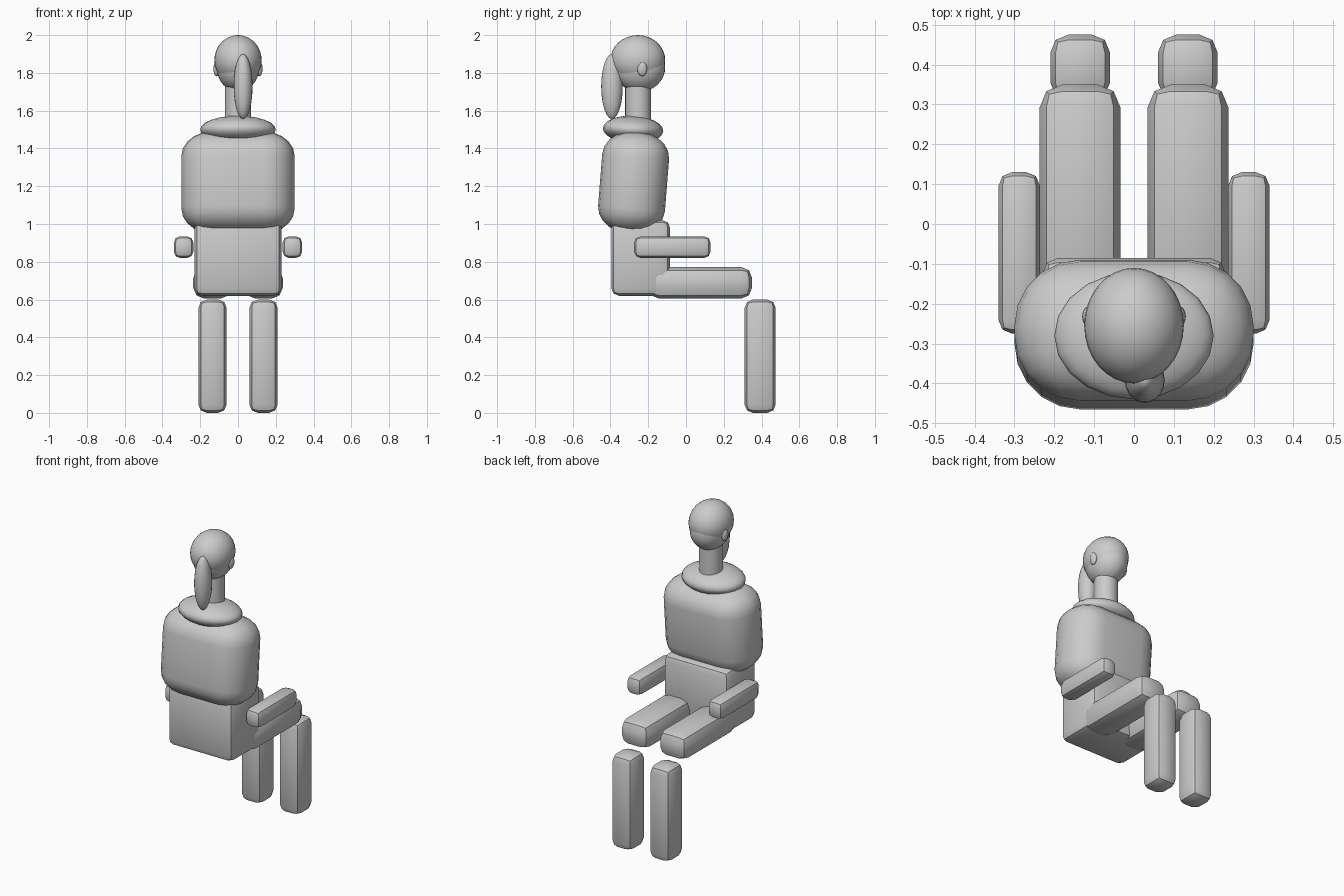
import bpy
import math
from mathutils import Matrix, Vector

cube = bpy.data.objects.get("Cube")
if cube:
    bpy.data.objects.remove(cube, do_unlink=True)

# One plain grey for the whole figure
grey = bpy.data.materials.new("plain_grey")
grey.use_nodes = True
grey.diffuse_color = (0.6, 0.6, 0.6, 1)
grey.node_tree.nodes["Principled BSDF"].inputs["Base Color"].default_value = (0.6, 0.6, 0.6, 1)


def finish(name, angle=30):
    obj = bpy.context.object
    obj.name = name
    obj.data.name = name
    obj.data.materials.append(grey)
    bpy.ops.object.shade_smooth_by_angle(angle=math.radians(angle))
    return obj


def rounded_box(name, low, high, bevel, segments=2, stretch=1.0, angle=30):
    """Box between two corners with rounded edges; stretch flattens the rounding in z."""
    low, high = Vector(low), Vector(high)
    size = high - low
    bpy.ops.mesh.primitive_cube_add(size=1, location=(low + high) / 2)
    obj = bpy.context.object
    obj.data.transform(Matrix.Diagonal((size.x, size.y, size.z / stretch, 1)))
    obj.scale.z = stretch
    mod = obj.modifiers.new("rounding", "BEVEL")
    mod.width = bevel
    mod.segments = segments
    mod.limit_method = "NONE"
    bpy.ops.object.modifier_apply(modifier=mod.name)
    return finish(name, angle)


def ellipsoid(name, centre, radii, segments=32, rings=16, tilt=0):
    bpy.ops.mesh.primitive_uv_sphere_add(segments=segments, ring_count=rings, radius=1,
                                         location=centre, rotation=(math.radians(tilt), 0, 0))
    bpy.context.object.scale = radii
    return finish(name, 60)


# Trunk
rounded_box("hips", (-0.23, -0.395, 0.62), (0.23, -0.085, 1.02), 0.04)
torso = rounded_box("torso", (-0.3, -0.455, 0.95), (0.3, -0.1, 1.49), 0.165, 5, 0.8, 60)
torso.rotation_euler.x = math.radians(-4.5)
ellipsoid("collar", (0, -0.28, 1.5), (0.2, 0.16, 0.073), 20, 12, -3)

# Limbs, built on the left and repeated on the right
limbs = {
    "forearm": ((0.236, -0.275, 0.82), (0.34, 0.13, 0.935), 0.034),
    "thigh": ((0.034, -0.2, 0.605), (0.237, 0.35, 0.772), 0.058),
    "shin": ((0.06, 0.31, 0), (0.21, 0.475, 0.6), 0.045),
}
for part, (low, high, bevel) in limbs.items():
    rounded_box("left_" + part, low, high, bevel)
    rounded_box("right_" + part, (-high[0], low[1], low[2]), (-low[0], high[1], high[2]), bevel)

# Neck and head
bpy.ops.mesh.primitive_cylinder_add(vertices=24, radius=0.069, depth=0.27, location=(0, -0.253, 1.63))
finish("neck")
ellipsoid("face", (0, -0.247, 1.83), (0.112, 0.137, 0.13))
ellipsoid("hair", (0, -0.255, 1.868), (0.125, 0.145, 0.132))
for side, sign in (("left", 1), ("right", -1)):
    ellipsoid(side + "_ear", (sign * 0.113, -0.232, 1.822), (0.017, 0.026, 0.04), 16, 10)
ellipsoid("ponytail", (0.027, -0.392, 1.728), (0.05, 0.057, 0.172), 20, 12)
